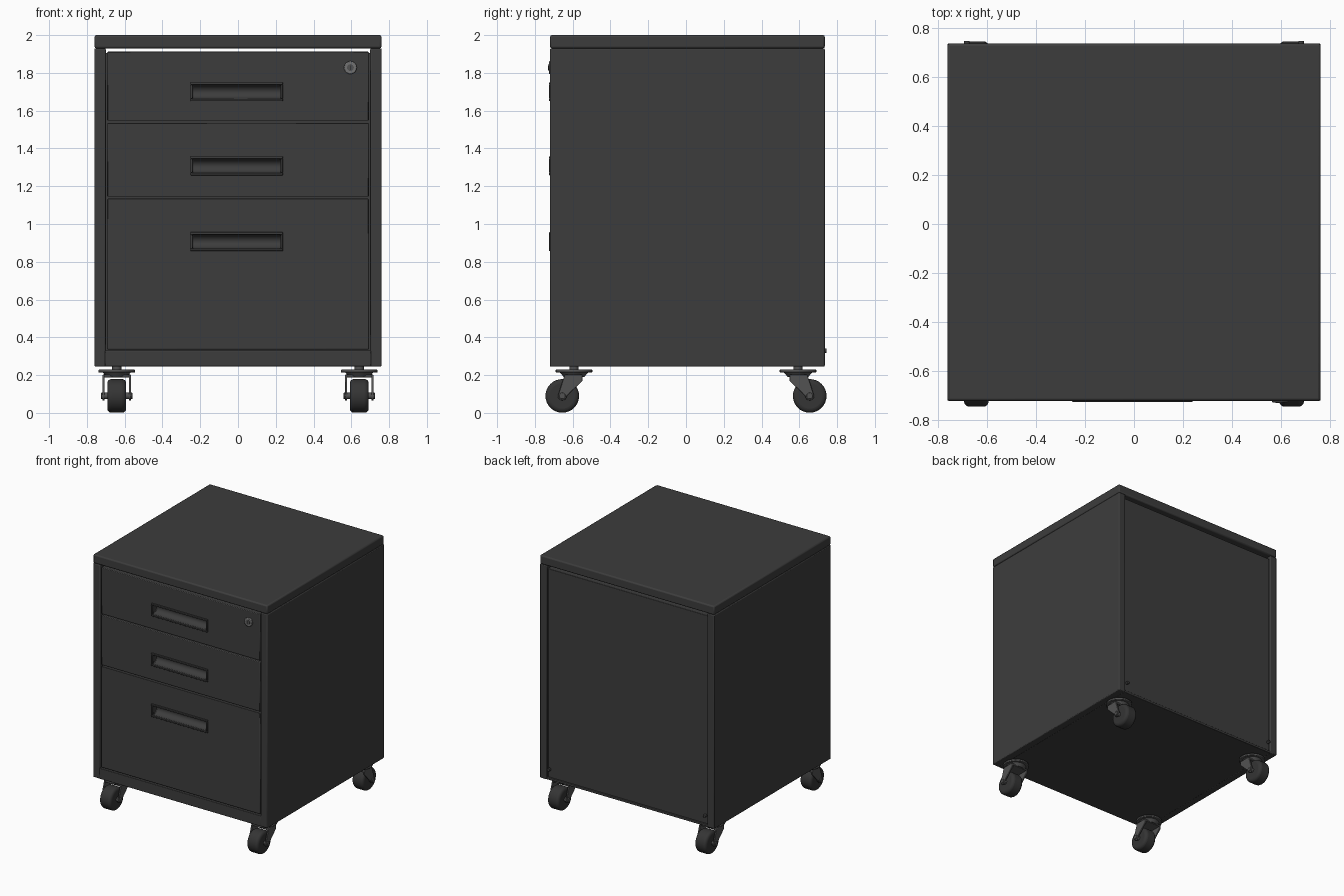
import bpy, bmesh
from math import pi, cos, sin
from mathutils import Matrix

if "Cube" in bpy.data.objects:
    bpy.data.objects.remove(bpy.data.objects["Cube"])


def material(name, v):
    m = bpy.data.materials.new(name)
    m.use_nodes = True
    m.diffuse_color = (v, v, v, 1)
    m.node_tree.nodes["Principled BSDF"].inputs["Base Color"].default_value = (v, v, v, 1)
    return m


charcoal = material("charcoal paint", 0.046)
steel = material("dark steel", 0.085)
rubber = material("black rubber", 0.035)
silver = material("lock metal", 0.17)


def finish(name, bm, mat, bevel=0, segments=2):
    bmesh.ops.recalc_face_normals(bm, faces=bm.faces)
    mesh = bpy.data.meshes.new(name)
    bm.to_mesh(mesh)
    bm.free()
    ob = bpy.data.objects.new(name, mesh)
    bpy.context.collection.objects.link(ob)
    mesh.materials.append(mat)
    if bevel:
        mod = ob.modifiers.new("bevel", 'BEVEL')
        mod.width, mod.segments = bevel, segments
        mod.limit_method = 'ANGLE'
    bpy.ops.object.select_all(action='DESELECT')
    ob.select_set(True)
    bpy.context.view_layer.objects.active = ob
    bpy.ops.object.shade_smooth_by_angle()
    return ob


def box(name, x, y, z, mat=charcoal, bevel=0.004):
    """Box from (low, high) ranges on each axis."""
    bm = bmesh.new()
    bmesh.ops.create_cube(bm, size=1)
    for v in bm.verts:
        v.co = [(lo + hi) / 2 + c * (hi - lo) for c, (lo, hi) in zip(v.co, (x, y, z))]
    return finish(name, bm, mat, bevel)


def cylinder(name, center, r, depth, axis, mat, bevel=0, segments=2, r_top=None):
    bm = bmesh.new()
    bmesh.ops.create_cone(bm, cap_ends=True, segments=32, radius1=r,
                          radius2=r if r_top is None else r_top, depth=depth)
    turn = {'X': Matrix.Rotation(pi / 2, 4, 'Y'), 'Y': Matrix.Rotation(pi / 2, 4, 'X'),
            'Z': Matrix.Identity(4)}[axis]
    bmesh.ops.transform(bm, matrix=Matrix.Translation(center) @ turn, verts=bm.verts)
    return finish(name, bm, mat, bevel, segments)


def extrude_x(name, profile, x0, x1, mat, bevel=0):
    """Extrude a (y, z) outline along x."""
    bm = bmesh.new()
    face = bm.faces.new([bm.verts.new((x0, y, z)) for y, z in profile])
    out = bmesh.ops.extrude_face_region(bm, geom=[face])
    moved = [g for g in out["geom"] if isinstance(g, bmesh.types.BMVert)]
    bmesh.ops.translate(bm, vec=(x1 - x0, 0, 0), verts=moved)
    return finish(name, bm, mat, bevel)


# Cabinet shell
FRONT, BACK, W = -0.72, 0.735, 0.76
box("top_panel", (-W, W), (FRONT, BACK), (1.93, 2.0), bevel=0.01)
for side, s in (("left", 1), ("right", -1)):
    box(side + "_side_panel", sorted((s * 0.70, s * W)), (FRONT, BACK), (0.245, 1.93), bevel=0.006)
box("bottom_panel", (-0.705, 0.705), (FRONT + 0.005, BACK - 0.005), (0.245, 0.265))
box("front_rail", (-0.705, 0.705), (FRONT, -0.66), (0.245, 0.33))
box("inner_core", (-0.702, 0.702), (-0.655, 0.70), (0.262, 1.905), bevel=0)
box("back_panel", (-0.698, 0.698), (0.69, 0.722), (0.262, 1.905))

# Screws at the lower corners of the back
for side, s in (("left", 1), ("right", -1)):
    cylinder(side + "_back_screw", (s * 0.68, 0.735, 0.33), 0.012, 0.02, 'Y', charcoal, 0.003)

# Drawers with scooped pulls
HX, HW, HH = -0.007, 0.233, 0.037
FACE = -0.714
for name, z0, z1, hz in (("lower", 0.336, 1.134, 0.907),
                         ("middle", 1.145, 1.536, 1.308),
                         ("upper", 1.547, 1.912, 1.70)):
    drawer = box(name + "_drawer", (-0.693, 0.693), (FACE, -0.65), (z0, z1), bevel=0)
    scoop = [(FACE + 0.045 * sin(2 * pi * i / 32), hz + HH * cos(2 * pi * i / 32))
             for i in range(32)]
    cutter = extrude_x(name + "_scoop_cutter", scoop, HX - HW, HX + HW, charcoal)
    cutter.hide_render = True
    cut = drawer.modifiers.new("scoop", 'BOOLEAN')
    cut.operation, cut.object, cut.solver = 'DIFFERENCE', cutter, 'EXACT'
    bpy.context.view_layer.objects.active = drawer
    bpy.ops.object.modifier_apply(modifier=cut.name)
    bpy.data.objects.remove(cutter)
    edge = drawer.modifiers.new("bevel", 'BEVEL')
    edge.width, edge.segments, edge.limit_method = 0.005, 2, 'ANGLE'
    bpy.ops.object.select_all(action='DESELECT')
    drawer.select_set(True)
    bpy.ops.object.shade_smooth_by_angle()
    # Raised rim around the pull
    rim = (FACE - 0.011, FACE + 0.004)
    for part, s in (("top", 1), ("bottom", -1)):
        zs = sorted((hz + s * HH, hz + s * (HH + 0.013)))
        box(f"{name}_pull_{part}_rim", (HX - HW - 0.012, HX + HW + 0.012), rim, zs, bevel=0.003)
    for part, s in (("left", 1), ("right", -1)):
        xs = sorted((HX + s * HW, HX + s * (HW + 0.012)))
        box(f"{name}_pull_{part}_rim", xs, rim, (hz - HH, hz + HH), bevel=0.003)

# Lock with keyhole
cylinder("lock_cylinder", (0.595, -0.715, 1.828), 0.034, 0.022, 'Y', silver, 0.004)
cylinder("lock_core", (0.595, -0.727, 1.828), 0.018, 0.004, 'Y', steel)
box("keyhole", (0.592, 0.598), (-0.731, -0.727), (1.816, 1.84), rubber, 0)

# Swivel casters
for end, f in (("front", -1), ("back", 1)):
    for side, s in (("left", 1), ("right", -1)):
        n = f"{end}_{side}_caster_"
        x, y = s * 0.642, f * 0.593
        wy, wz = f * 0.655, 0.09
        cylinder(n + "stem", (x, y, 0.235), 0.024, 0.03, 'Z', steel)
        cylinder(n + "plate", (x, y, 0.221), 0.097, 0.016, 'Z', steel, 0.004)
        cylinder(n + "swivel", (x, y, 0.203), 0.055, 0.024, 'Z', steel, 0, 2, 0.075)
        cylinder(n + "wheel", (x, wy, wz), 0.089, 0.10, 'X', rubber, 0.022, 4)
        cylinder(n + "axle", (x, wy, wz), 0.017, 0.166, 'X', steel, 0.003)
        box(n + "fork_bridge", (x - 0.076, x + 0.076), sorted((y - f * 0.045, y + f * 0.05)),
            (0.187, 0.202), steel)
        # Tapered cheek ending in a rounded axle boss
        boss = [(wy + f * 0.024 * cos(a), wz + 0.024 * sin(a))
                for a in (pi * i / 8 for i in range(0, -9, -1))]
        outline = boss + [(y - f * 0.045, 0.17), (y - f * 0.045, 0.20), (y + f * 0.05, 0.20)]
        for cheek, c in (("left", 1), ("right", -1)):
            extrude_x(n + cheek + "_cheek", outline, x + c * 0.064, x + c * 0.076, steel, 0.003)
